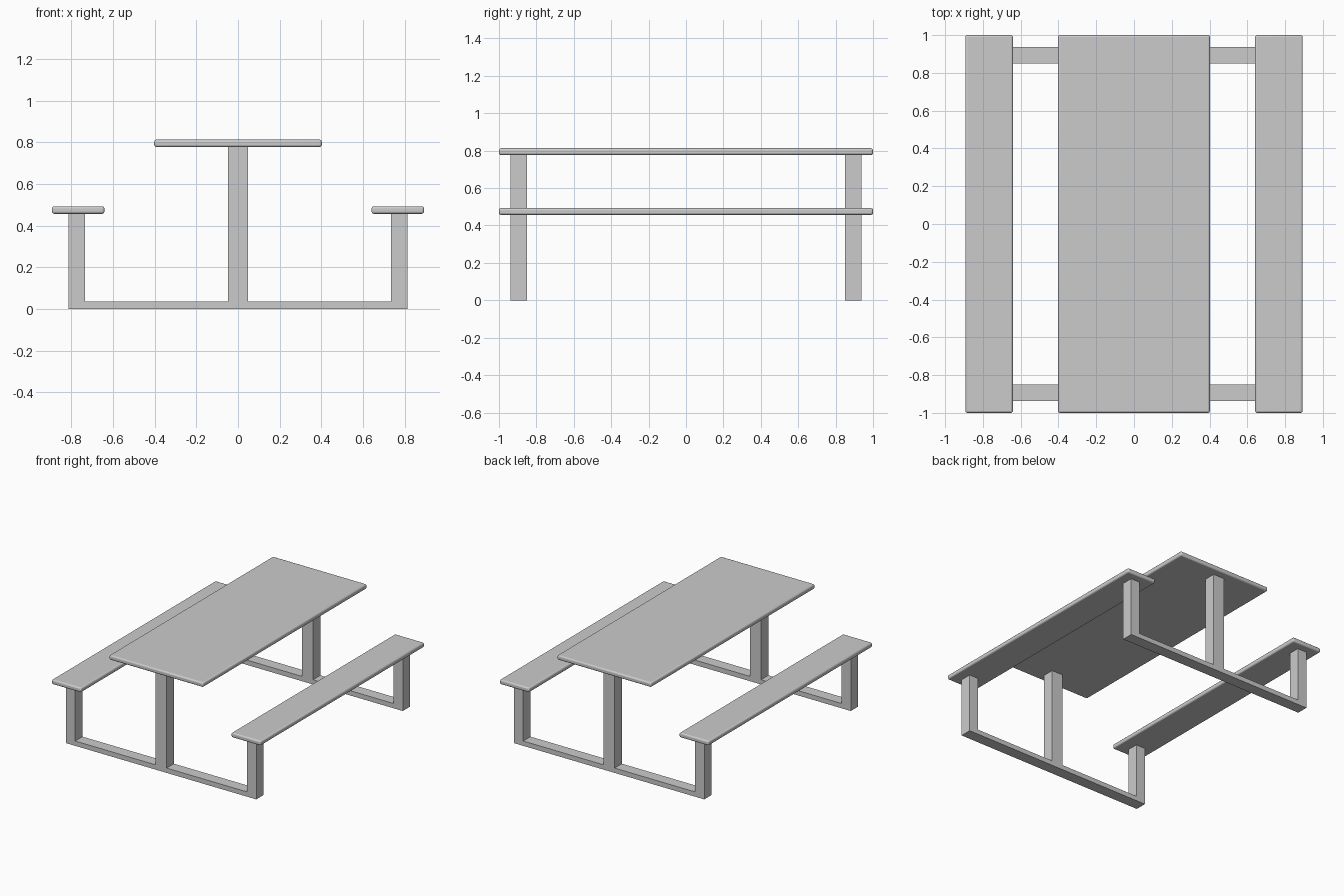
import bpy, bmesh

if "Cube" in bpy.data.objects:
    bpy.data.objects.remove(bpy.data.objects["Cube"])


def mesh_object(name, bm):
    mesh = bpy.data.meshes.new(name)
    bmesh.ops.recalc_face_normals(bm, faces=bm.faces)
    bm.to_mesh(mesh)
    bm.free()
    obj = bpy.data.objects.new(name, mesh)
    bpy.context.collection.objects.link(obj)
    return obj


def board(name, x0, x1, z0, z1):
    """Full-length plank with rounded edges."""
    bm = bmesh.new()
    bmesh.ops.create_cube(bm, size=1)
    for v in bm.verts:
        v.co.x = x1 if v.co.x > 0 else x0
        v.co.y = 1.0 if v.co.y > 0 else -1.0
        v.co.z = z1 if v.co.z > 0 else z0
    obj = mesh_object(name, bm)
    bevel = obj.modifiers.new("rounded_edges", 'BEVEL')
    bevel.width = 0.011
    bevel.segments = 3
    bpy.ops.object.select_all(action='DESELECT')
    obj.select_set(True)
    bpy.context.view_layer.objects.active = obj
    bpy.ops.object.shade_smooth_by_angle(angle=0.6)
    return obj


def leg_frame(name, y0, y1):
    """Floor beam, centre post and two seat posts as one extruded profile."""
    beam, seat, top = 0.037, 0.46, 0.782
    half = [(0.047, top), (0.047, beam), (0.734, beam),
            (0.734, seat), (0.813, seat), (0.813, 0.0)]
    outline = half + [(-x, z) for x, z in reversed(half)]
    bm = bmesh.new()
    face = bm.faces.new([bm.verts.new((x, y0, z)) for x, z in outline])
    result = bmesh.ops.extrude_face_region(bm, geom=[face], use_keep_orig=True)
    moved = [g for g in result["geom"] if isinstance(g, bmesh.types.BMVert)]
    bmesh.ops.translate(bm, verts=moved, vec=(0, y1 - y0, 0))
    return mesh_object(name, bm)


# Table top and bench seats
board("table_top", -0.402, 0.402, 0.777, 0.813)
board("left_seat", -0.893, -0.641, 0.457, 0.493)
board("right_seat", 0.641, 0.893, 0.457, 0.493)

# Leg frames at both ends
leg_frame("front_leg_frame", -0.938, -0.849)
leg_frame("back_leg_frame", 0.849, 0.938)
